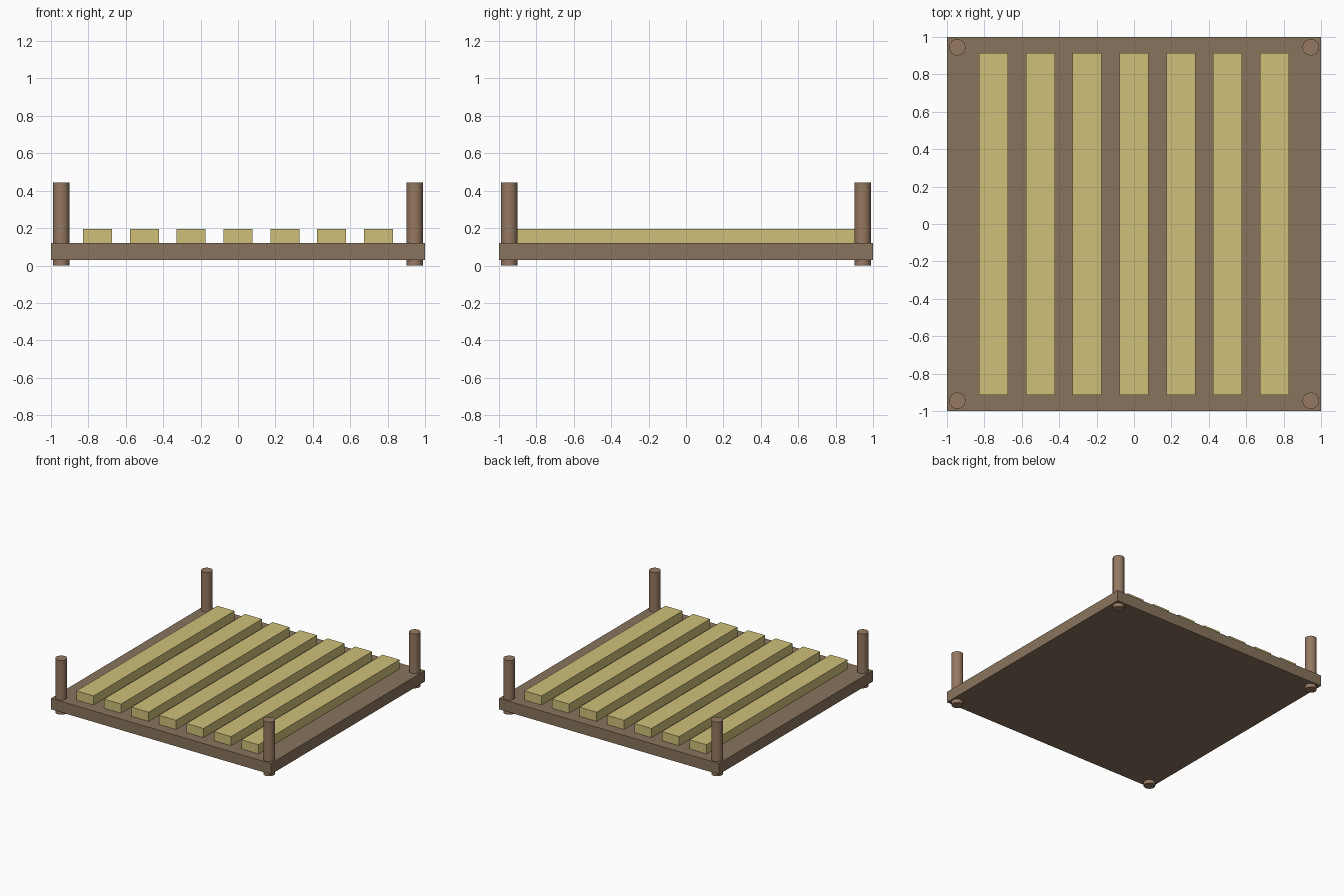
import bpy

if "Cube" in bpy.data.objects:
    bpy.data.objects.remove(bpy.data.objects["Cube"])


def material(name, rgb):
    m = bpy.data.materials.new(name)
    m.diffuse_color = (*rgb, 1)
    m.use_nodes = True
    m.node_tree.nodes["Principled BSDF"].inputs["Base Color"].default_value = m.diffuse_color
    return m


dark_wood = material("dark_wood", (0.25, 0.175, 0.11))
post_wood = material("post_wood", (0.30, 0.19, 0.12))
pale_wood = material("pale_wood", (0.62, 0.53, 0.19))


def box(name, x, half_x, half_y, z0, z1, mat):
    bpy.ops.mesh.primitive_cube_add(size=2, location=(x, 0, (z0 + z1) / 2))
    ob = bpy.context.object
    ob.name = name
    ob.scale = (half_x, half_y, (z1 - z0) / 2)
    bpy.ops.object.transform_apply(location=False, rotation=False, scale=True)
    ob.data.materials.append(mat)


# Solid base board
box("base_board", 0, 1, 1, 0.03, 0.12, dark_wood)

# Seven evenly spaced slats resting on the base
for i in range(7):
    box(f"slat_{i + 1}", (i - 3) * 0.25, 0.0775, 0.915, 0.12, 0.195, pale_wood)

# Round corner posts passing through the base
for side_y, row in ((-1, "front"), (1, "back")):
    for side_x, col in ((-1, "left"), (1, "right")):
        bpy.ops.mesh.primitive_cylinder_add(
            vertices=24, radius=0.044, depth=0.445,
            location=(side_x * 0.945, side_y * 0.945, 0.2225))
        post = bpy.context.object
        post.name = f"{row}_{col}_post"
        post.data.materials.append(post_wood)
        bpy.ops.object.shade_smooth_by_angle()
